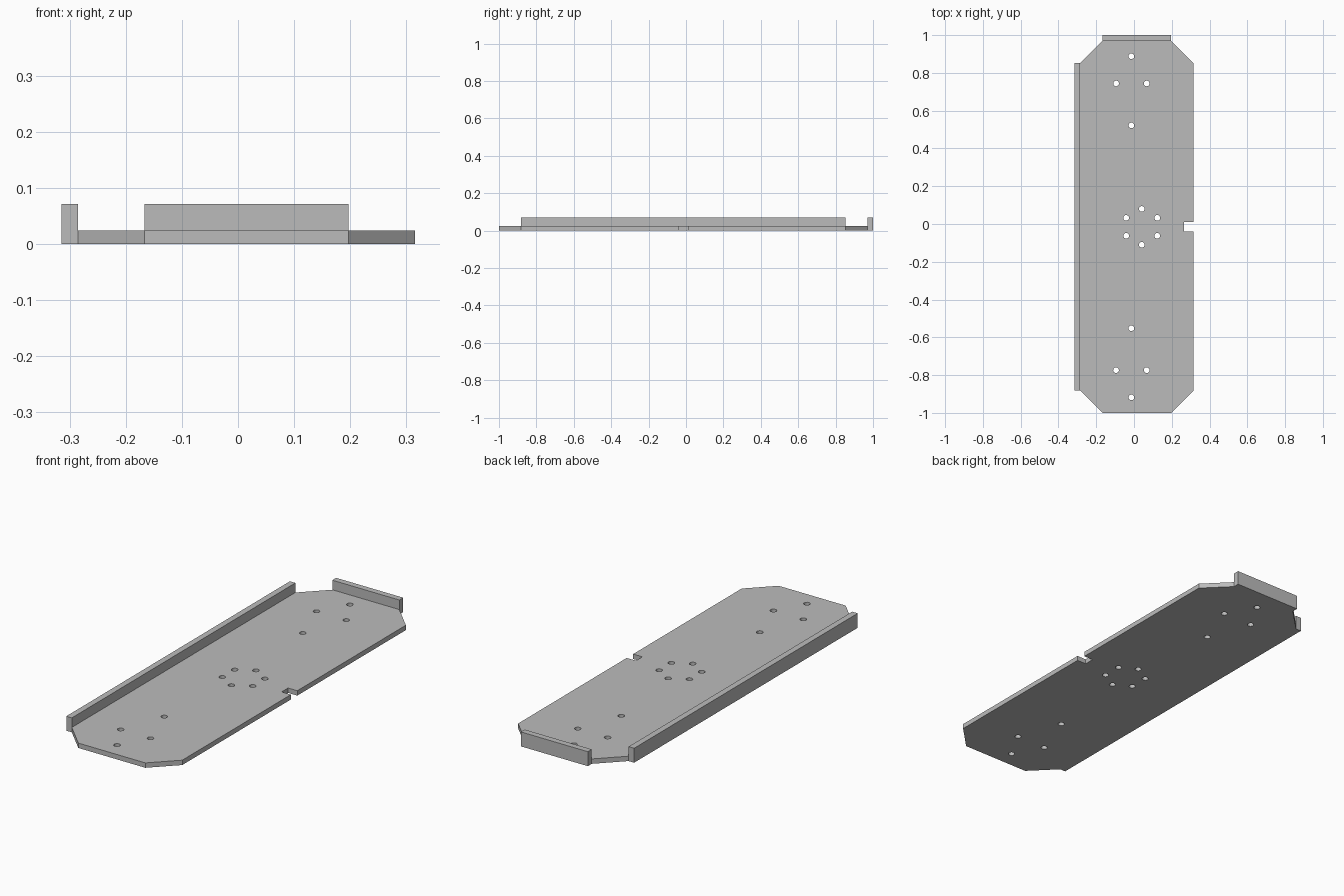
import bpy
import bmesh
from math import cos, sin, pi

if "Cube" in bpy.data.objects:
    bpy.data.objects.remove(bpy.data.objects["Cube"], do_unlink=True)

THICK, RIM_H = 0.024, 0.071
LEFT, RIGHT = -0.285, 0.315
FRONT, BACK = -1.0, 0.97
CHAMFER = 0.118
MID_Y = (FRONT + BACK) / 2

grey = bpy.data.materials.new("plain grey")
grey.use_nodes = True
colour = (0.5, 0.5, 0.5, 1)
grey.diffuse_color = colour
grey.node_tree.nodes["Principled BSDF"].inputs["Base Color"].default_value = colour


def add_object(name, bm):
    mesh = bpy.data.meshes.new(name)
    bm.to_mesh(mesh)
    bm.free()
    mesh.materials.append(grey)
    obj = bpy.data.objects.new(name, mesh)
    bpy.context.collection.objects.link(obj)
    return obj


def add_loop(bm, points):
    verts = [bm.verts.new((x, y, THICK)) for x, y in points]
    for a, b in zip(verts, verts[1:] + verts[:1]):
        bm.edges.new((a, b))


def ring(cx, cy, radius, count, start=0.0):
    return [(cx + radius * cos(start + 2 * pi * i / count),
             cy + radius * sin(start + 2 * pi * i / count)) for i in range(count)]


def box(name, x0, x1, y0, y1, z0, z1):
    bm = bmesh.new()
    bmesh.ops.create_cube(bm, size=1)
    for v in bm.verts:
        v.co.x = x1 if v.co.x > 0 else x0
        v.co.y = y1 if v.co.y > 0 else y0
        v.co.z = z1 if v.co.z > 0 else z0
    return add_object(name, bm)


# Base plate outline: clipped corners and a notch in the left edge
outline = [
    (LEFT + CHAMFER, FRONT), (RIGHT - CHAMFER, FRONT), (RIGHT, FRONT + CHAMFER),
    (RIGHT, -0.04), (0.265, -0.04), (0.265, 0.01), (RIGHT, 0.01),
    (RIGHT, BACK - CHAMFER), (RIGHT - CHAMFER, BACK),
    (LEFT + CHAMFER, BACK), (LEFT, BACK - CHAMFER), (LEFT, FRONT + CHAMFER),
]

# Bolt holes: a ring of six in the middle, four mirrored at each end
holes = ring(0.041, MID_Y, 0.095, 6, pi / 2)
for side in (-1, 1):
    for x, dy in ((-0.014, 0.903), (-0.095, 0.759), (0.067, 0.759), (-0.014, 0.537)):
        holes.append((x, MID_Y + side * dy))

# Base plate
bm = bmesh.new()
add_loop(bm, outline)
for x, y in holes:
    add_loop(bm, ring(x, y, 0.015, 24))
bmesh.ops.triangle_fill(bm, use_beauty=True, edges=bm.edges[:], normal=(0, 0, 1))
bm.normal_update()
for face in bm.faces:
    if face.normal.z < 0:
        face.normal_flip()
plate = add_object("base_plate", bm)
solid = plate.modifiers.new("thickness", 'SOLIDIFY')
solid.thickness = THICK
solid.offset = -1

# Raised rims along the right side and the back
box("side_rim", LEFT - 0.03, LEFT, FRONT + CHAMFER, BACK - CHAMFER, 0, RIM_H)
box("back_rim", LEFT + CHAMFER, RIGHT - CHAMFER, BACK, BACK + 0.03, 0, RIM_H)
